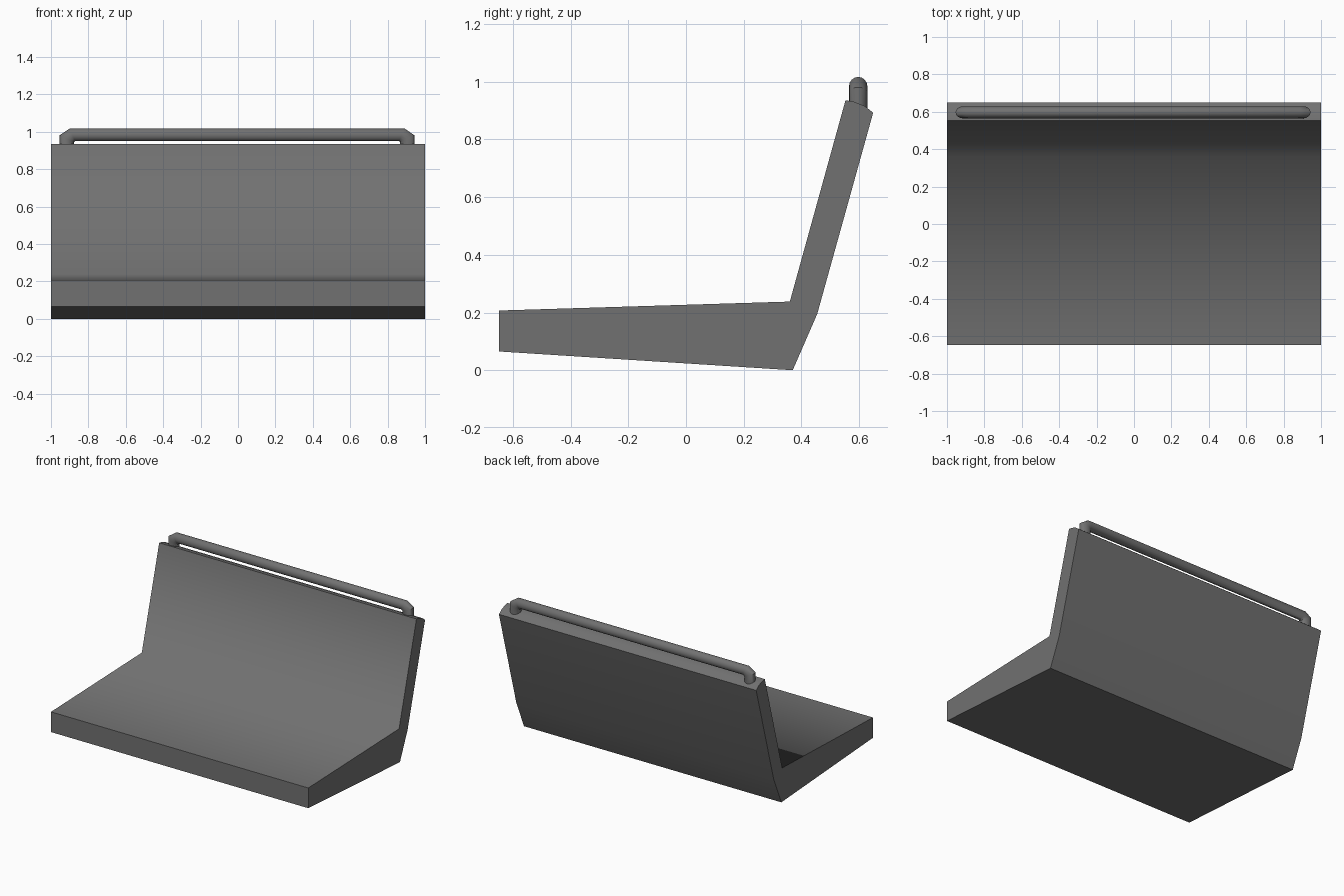
import bpy, bmesh
from math import sin, cos, pi, radians

if "Cube" in bpy.data.objects:
    bpy.data.objects.remove(bpy.data.objects["Cube"])

dark = bpy.data.materials.new("dark_grey")
dark.diffuse_color = (0.165, 0.165, 0.165, 1)
dark.use_nodes = True
dark.node_tree.nodes["Principled BSDF"].inputs["Base Color"].default_value = dark.diffuse_color


def make_object(name, bm):
    bmesh.ops.recalc_face_normals(bm, faces=bm.faces)
    mesh = bpy.data.meshes.new(name)
    bm.to_mesh(mesh)
    bm.free()
    mesh.materials.append(dark)
    obj = bpy.data.objects.new(name, mesh)
    bpy.context.collection.objects.link(obj)
    bpy.ops.object.select_all(action='DESELECT')
    obj.select_set(True)
    bpy.context.view_layer.objects.active = obj
    bpy.ops.object.shade_smooth_by_angle(angle=radians(35))
    return obj


# Seat and backrest: one side profile (y, z) extruded across the width
CREASE = (0.36, 0.238)
profile = [(-0.648, 0.065), (-0.648, 0.207), CREASE, (0.553, 0.936),
           (0.583, 0.931), (0.618, 0.917), (0.649, 0.893), (0.455, 0.195),
           (0.37, 0.0)]
bm = bmesh.new()
side = bm.faces.new([bm.verts.new((-1, y, z)) for y, z in profile])
ext = bmesh.ops.extrude_face_region(bm, geom=[side])
if not side.is_valid or len(bm.faces) < len(profile) + 2:
    bm.faces.ensure_lookup_table()
bmesh.ops.translate(bm, vec=(2, 0, 0),
                    verts=[g for g in ext['geom'] if isinstance(g, bmesh.types.BMVert)])
seat = make_object("bench_seat", bm)

# The crease between seat and backrest blends softly
for e in seat.data.edges:
    ends = [seat.data.vertices[i].co for i in e.vertices]
    if all(abs(c.y - CREASE[0]) < 1e-3 and abs(c.z - CREASE[1]) < 1e-3 for c in ends):
        e.use_edge_sharp = False

# Head rail: rings given by outer and inner (x, z) points, mirrored to both ends
SIDES, RAIL_X, RAIL_Y, RADIUS = 16, -0.005, 0.597, 0.032
half = [((-0.949, 0.89), (-0.872, 0.89)),
        ((-0.949, 0.981), (-0.872, 0.944)),
        ((-0.896, 1.017), (-0.866, 0.951))]
stations = half + [((-o[0], o[1]), (-i[0], i[1])) for o, i in reversed(half)]
bm = bmesh.new()
rings = []
for (ox, oz), (ix, iz) in stations:
    ring = []
    for k in range(SIDES):
        a = 2 * pi * k / SIDES
        t = (1 + cos(a)) / 2
        ring.append(bm.verts.new((RAIL_X + ix + (ox - ix) * t,
                                  RAIL_Y + RADIUS * sin(a),
                                  iz + (oz - iz) * t)))
    rings.append(ring)
for r0, r1 in zip(rings, rings[1:]):
    for k in range(SIDES):
        n = (k + 1) % SIDES
        bm.faces.new((r0[k], r0[n], r1[n], r1[k]))
bm.faces.new(rings[0])
bm.faces.new(rings[-1])
make_object("head_rail", bm)
